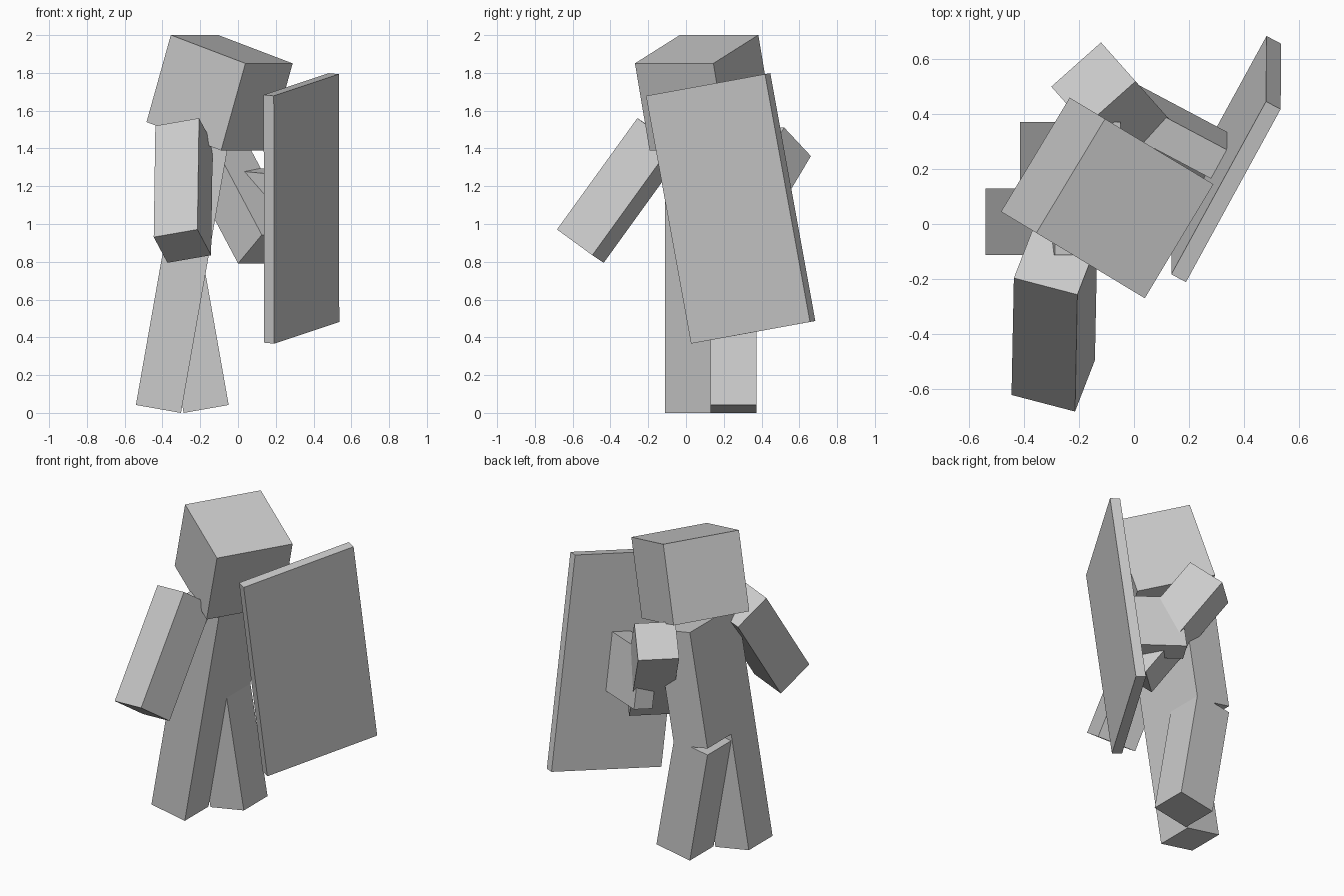
import bpy
import math
from mathutils import Vector, Matrix

if "Cube" in bpy.data.objects:
    bpy.data.objects.remove(bpy.data.objects["Cube"])

U = 0.0606  # one block unit

grey = bpy.data.materials.new("plain grey")
grey.diffuse_color = (0.6, 0.6, 0.6, 1)
grey.use_nodes = True
grey.node_tree.nodes["Principled BSDF"].inputs["Base Color"].default_value = grey.diffuse_color


def frame(x_dir, z_dir):
    """Orthonormal axes from a side direction and an up direction."""
    x = Vector(x_dir).normalized()
    z = Vector(z_dir)
    z = (z - x * z.dot(x)).normalized()
    return Matrix((x, z.cross(x), z)).transposed()


def box(name, centre, size, rot):
    bpy.ops.mesh.primitive_cube_add(size=1)
    ob = bpy.context.object
    ob.name = name
    scale = Matrix.Diagonal([s * U for s in size] + [1])
    ob.data.transform(scale)
    ob.matrix_world = Matrix.Translation(centre) @ rot.to_4x4()
    ob.data.materials.append(grey)
    return ob


# Legs swing about the hip, the torso leans forward (towards +x)
hip = Vector((-0.295, 0.13, 0.737))
lean = Matrix.Rotation(math.radians(10), 3, 'Y')
back = Matrix.Rotation(math.radians(-10), 3, 'Y')
up = Vector((0, 0, 6 * U))
side = Vector((0, 2 * U, 0))
box("torso", hip + lean @ up, (4, 8, 12), lean)
box("right_leg", hip - side - lean @ up, (4, 4, 12), lean)
box("left_leg", hip + side - back @ up, (4, 4, 12), back)

# Head, turned and tilted
box("head", (-0.0975, 0.095, 1.695), (8, 8, 8),
    frame((0.25, 0.415, 0), (0.13, -0.075, 0.46)))

# Arms
box("right_arm", (-0.29, -0.3465, 1.1775), (4, 4, 12),
    frame((0.23, -0.06, 0.04), (0, 0.428, 0.588)))
box("left_arm", (0.003, 0.3405, 1.151), (4, 4, 12),
    frame((0.18, 0.16, 0), (-0.301, 0.339, 0.568)))

# Shield plate with its grip on the inner side
shield = frame((0.345, 0.63, 0.115), (0, -0.235, 1.315))
mid = Vector((0.336, 0.2365, 1.0825))
box("shield_plate", mid, (12, 1, 22), shield)
box("shield_grip", mid + shield @ Vector((0, 3.5 * U, 0)), (2, 6, 6), shield)
